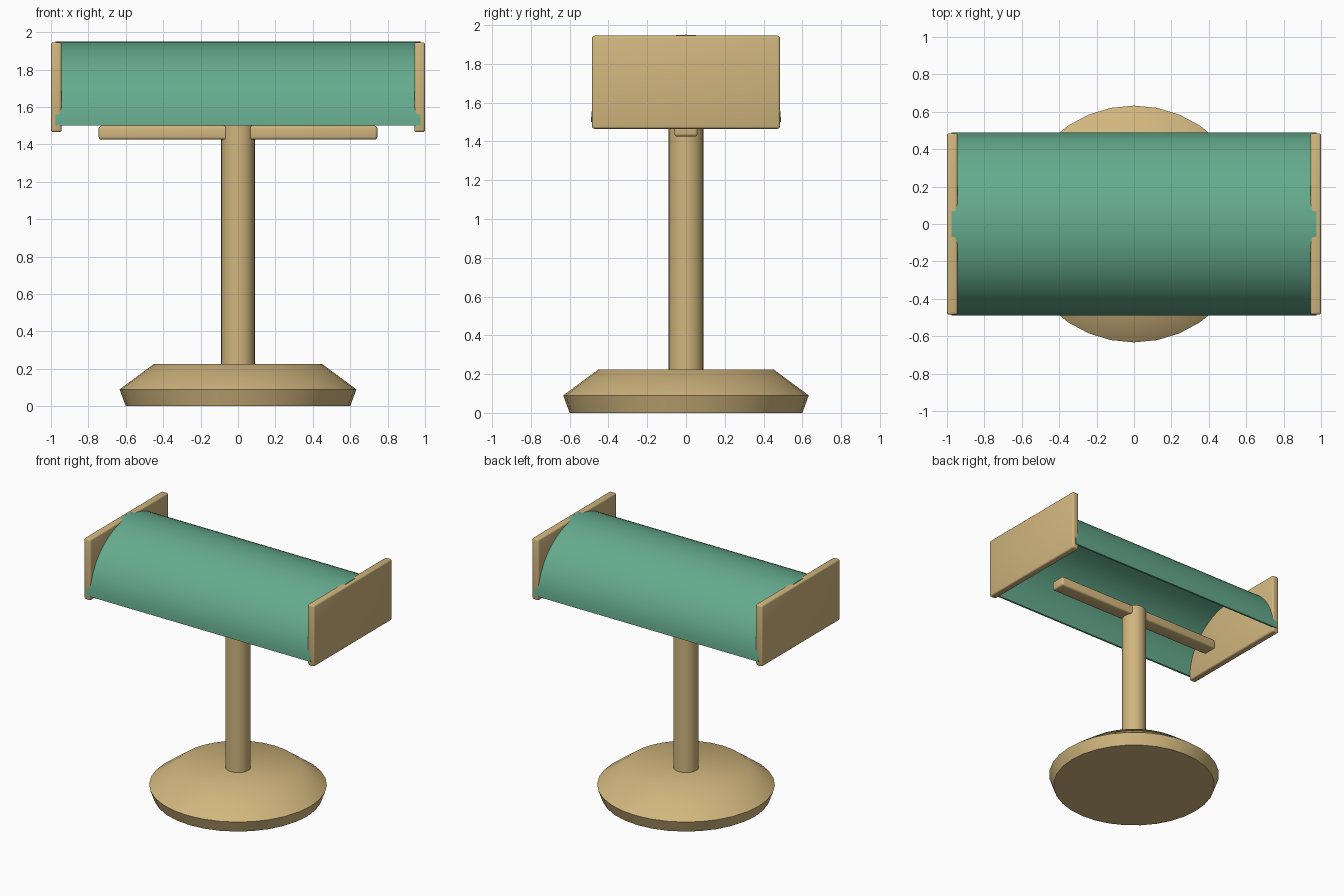
import bpy, bmesh, math

if "Cube" in bpy.data.objects:
    bpy.data.objects.remove(bpy.data.objects["Cube"])


def material(name, rgb):
    m = bpy.data.materials.new(name)
    m.diffuse_color = (*rgb, 1)
    m.use_nodes = True
    m.node_tree.nodes["Principled BSDF"].inputs["Base Color"].default_value = m.diffuse_color
    return m


TAN = material("warm tan", (0.64, 0.47, 0.21))
GREEN = material("shade green", (0.13, 0.41, 0.27))


def finish(name, bm, mat):
    bmesh.ops.recalc_face_normals(bm, faces=bm.faces)
    me = bpy.data.meshes.new(name)
    bm.to_mesh(me)
    bm.free()
    me.materials.append(mat)
    ob = bpy.data.objects.new(name, me)
    bpy.context.collection.objects.link(ob)
    return ob


def smooth(ob, degrees):
    bpy.ops.object.select_all(action='DESELECT')
    ob.select_set(True)
    bpy.context.view_layer.objects.active = ob
    bpy.ops.object.shade_smooth_by_angle(angle=math.radians(degrees))


def lathe(name, profile, sides, mat, degrees):
    """Stack of rings (radius, z) with capped ends."""
    bm = bmesh.new()
    rings = [[bm.verts.new((r * math.cos(math.tau * i / sides),
                            r * math.sin(math.tau * i / sides), z))
              for i in range(sides)] for r, z in profile]
    for a, b in zip(rings, rings[1:]):
        for i in range(sides):
            j = (i + 1) % sides
            bm.faces.new((a[i], a[j], b[j], b[i]))
    bm.faces.new(rings[0])
    bm.faces.new(rings[-1])
    smooth(finish(name, bm, mat), degrees)


def box(name, lo, hi, bevel, mat):
    bm = bmesh.new()
    bmesh.ops.create_cube(bm, size=1)
    for v in bm.verts:
        v.co = [(a + b) / 2 + c * (b - a) for a, b, c in zip(lo, hi, v.co)]
    bmesh.ops.bevel(bm, geom=bm.edges[:], offset=bevel, segments=3,
                    profile=0.5, affect='EDGES')
    smooth(finish(name, bm, mat), 40)


# Weighted foot and pole
lathe("base", [(0.60, 0), (0.633, 0.09), (0.45, 0.225)], 32, TAN, 65)
lathe("pole", [(0.09, 0.2), (0.09, 1.5)], 24, TAN, 40)

# Cross bar under the shade
box("cross_bar", (-0.745, -0.06, 1.425), (0.745, 0.06, 1.5), 0.015, TAN)

# End plates
for side, x0, x1 in (("left", -1, -0.943), ("right", 0.943, 1)):
    box(side + "_end_plate", (x0, -0.485, 1.465), (x1, 0.485, 1.945), 0.013, TAN)

# Half-elliptical shade, open below, with a thin wall
bm = bmesh.new()
STEPS, WALL = 32, 0.015
angles = [math.pi * i / STEPS for i in range(STEPS + 1)]
section = [(0.49 * math.cos(a), 1.5 + 0.45 * math.sin(a)) for a in angles]
section += [((0.49 - WALL) * math.cos(a), 1.5 + (0.45 - WALL) * math.sin(a))
            for a in reversed(angles)]
ends = [[bm.verts.new((x, y, z)) for y, z in section] for x in (-0.975, 0.975)]
n = len(section)
for i in range(n):
    j = (i + 1) % n
    bm.faces.new((ends[0][i], ends[0][j], ends[1][j], ends[1][i]))
for ring in ends:
    for i in range(STEPS):
        bm.faces.new((ring[i], ring[i + 1], ring[n - 2 - i], ring[n - 1 - i]))
smooth(finish("shade", bm, GREEN), 40)
